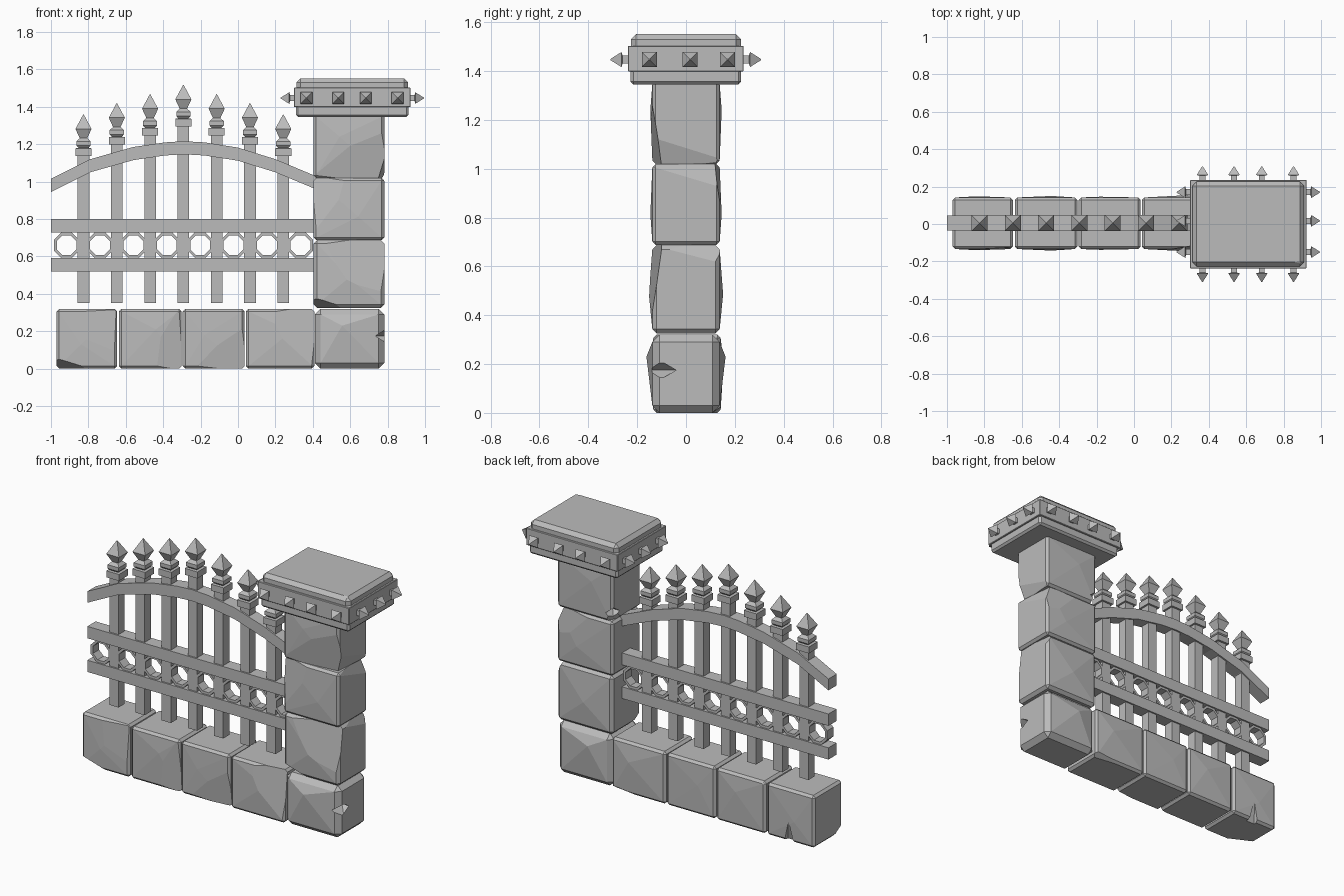
import bpy, bmesh, math
from mathutils import Vector, Matrix

cube = bpy.data.objects.get("Cube")
if cube:
    bpy.data.objects.remove(cube, do_unlink=True)

grey = bpy.data.materials.new("stone grey")
grey.use_nodes = True
COLOUR = (0.5, 0.5, 0.5, 1)
grey.diffuse_color = COLOUR
grey.node_tree.nodes["Principled BSDF"].inputs["Base Color"].default_value = COLOUR


def finish(name, bm):
    bmesh.ops.recalc_face_normals(bm, faces=bm.faces)
    mesh = bpy.data.meshes.new(name)
    bm.to_mesh(mesh)
    bm.free()
    mesh.materials.append(grey)
    obj = bpy.data.objects.new(name, mesh)
    bpy.context.collection.objects.link(obj)
    return obj


def add_box(bm, lo, hi):
    lo, hi = Vector(lo), Vector(hi)
    m = Matrix.Translation((lo + hi) / 2) @ Matrix.Diagonal((*(hi - lo), 1))
    return bmesh.ops.create_cube(bm, size=1, matrix=m)["verts"]


def add_lathe(bm, profile, sides, matrix):
    """Stack of regular polygons; profile holds (apothem, height) pairs."""
    rings = []
    for r, h in profile:
        r = r / math.cos(math.pi / sides)
        angles = [2 * math.pi * (i + 0.5) / sides for i in range(sides)]
        rings.append([bm.verts.new(matrix @ Vector((r * math.cos(a), r * math.sin(a), h)))
                      for a in angles])
    for a, b in zip(rings, rings[1:]):
        for i in range(sides):
            j = (i + 1) % sides
            bm.faces.new((a[i], a[j], b[j], b[i]))
    bm.faces.new(rings[0][::-1])
    bm.faces.new(rings[-1])


def stone(name, lo, hi, cuts=(), bulge=0.0, shift=(0, 0, 0), bevel=0.014):
    """Bevelled block, bulging front and back, with corners chipped off by planes.
    Each cut is (point in -1..1 block space, outward normal)."""
    bm = bmesh.new()
    add_box(bm, lo, hi)
    bmesh.ops.bevel(bm, geom=bm.edges[:], offset=bevel, segments=1, affect='EDGES')
    if bulge:
        bm.normal_update()
        broad = [f for f in bm.faces if abs(f.normal.y) > 0.99]
        for v in bmesh.ops.poke(bm, faces=broad, offset=bulge)["verts"]:
            v.co += Vector(shift)
    lo, hi = Vector(lo), Vector(hi)
    mid, half = (lo + hi) / 2, (hi - lo) / 2
    for point, normal in cuts:
        co = mid + Vector(point) * half
        bmesh.ops.bisect_plane(bm, geom=bm.verts[:] + bm.edges[:] + bm.faces[:], dist=1e-5,
                               plane_co=co, plane_no=normal, clear_outer=True)
        bmesh.ops.holes_fill(bm, edges=[e for e in bm.edges if e.is_boundary])
    return finish(name, bm)


def notch(obj, centre, size):
    """Carve a wedge shaped crack with a pointed cutter."""
    bm = bmesh.new()
    add_lathe(bm, [(0.001, -1), (1, 0), (0.001, 1)], 4,
              Matrix.Translation(centre) @ Matrix.Diagonal((*size, 1)))
    cutter = finish("notch_cutter", bm)
    cutter.hide_render = True
    mod = obj.modifiers.new("notch", 'BOOLEAN')
    mod.operation, mod.object, mod.solver = 'DIFFERENCE', cutter, 'EXACT'
    bpy.context.view_layer.objects.active = obj
    bpy.ops.object.modifier_apply(modifier=mod.name)
    bpy.data.objects.remove(cutter, do_unlink=True)


# Low wall of four stones
F, B = -0.134, 0.142
wall_1 = stone("wall_stone_1", (-.97, F, 0), (-.647, B, .32),
               [((-1, -1, -.66), (-.3, -.6, -1)), ((-.2, -1, 1), (.05, -1, .04))],
               .006, (-.03, 0, -.03))
stone("wall_stone_2", (-.637, F, 0), (-.302, B, .32),
      [((.55, -1, 0), (.16, -1, -.06)), ((-1, 1, .8), (-.5, 1, .5))], .008, (.03, 0, .05))
stone("wall_stone_3", (-.296, F, 0), (.036, B, .32),
      [((.3, -1, -.2), (.1, -1, -.12)), ((.9, -1, -1), (.5, -.5, -1))], .004, (-.05, 0, .02))
stone("wall_stone_4", (.042, F, 0), (.408, B, .32),
      [((.3, -1, .2), (.15, -1, .1)), ((.5, 1, -.9), (.1, .7, -1))], .012, (.06, 0, .04))
notch(wall_1, (-.80, .15, 0), (.03, .04, .13))

# Pillar of four stones
X0, X1, Y0, Y1 = .404, .782, -.138, .138
base = stone("pillar_stone_1", (.412, Y0, 0), (X1, Y1, .32),
             [((1, .9, -1), (.3, .5, -1))], .024, (-.04, 0, .07), .03)
notch(base, (.79, -.10, .175), (.055, .06, .035))
stone("pillar_stone_2", (X0, Y0, .325), (X1, Y1, .687),
      [((1, 0, .8), (1, .13, .5)), ((0, -1, .3), (.12, -1, .14)),
       ((-1, -1, -.7), (-.3, -.6, -1))], .014, (0, 0, -.02), .018)
stone("pillar_stone_3", (X0, Y0, .687), (X1, Y1, 1.02),
      [((1, 0, .68), (1, .12, .4)), ((-.6, -1, 0), (-.14, -1, .08)),
       ((.4, 1, .5), (.1, 1, .14))], .008, (.05, 0, -.04))
top_stone = stone("pillar_stone_4", (X0, Y0, 1.02), (X1, Y1, 1.36),
                  [((1, 0, -.62), (1, -.1, -.32)), ((.2, -1, -.1), (.1, -1, -.16)),
                   ((-1, .6, -.8), (-1, .5, -.5))], .008, (-.05, 0, .05))
notch(top_stone, (.40, .13, 1.07), (.05, .06, .04))

# Pillar cap: lower slab, studded band and chipped top slab
CAP_LO, CAP_HI = (.30, -.238, 1.398), (.922, .236, 1.503)
stone("cap_lower_slab", (.31, -.228, 1.345), (.912, .226, 1.41), bevel=.012)
stone("cap_band", CAP_LO, CAP_HI, bevel=.003)
stone("cap_top_slab", (.312, -.226, 1.47), (.91, .226, 1.552),
      [((-1, -1, .45), (-.25, -1, .7)), ((.8, -1, .7), (.1, -.6, 1))], bevel=.022)

# Pointed studs around the band
bm = bmesh.new()
STUD = [(.016, -.01), (.016, .022), (.031, .026), (.002, .072)]


def stud(position, direction):
    turn = Vector(direction).to_track_quat('Z', 'Y').to_matrix().to_4x4()
    add_lathe(bm, STUD, 4, Matrix.Translation(position) @ turn)


for x in (.366, .535, .683, .853):
    for y, s in ((CAP_LO[1], -1), (CAP_HI[1], 1)):
        stud((x, y, 1.447), (0, s, 0))
for y in (-.15, .017, .17):
    for x, s in ((CAP_LO[0], -1), (CAP_HI[0], 1)):
        stud((x, y, 1.447), (s, 0, 0))
finish("cap_studs", bm)

# Two straight rails
YC = .005
bm = bmesh.new()
for z0, z1 in ((.52, .592), (.727, .80)):
    add_box(bm, (-1, YC - .04, z0), (.415, YC + .04, z1))
finish("fence_rails", bm)

# Arched rail
bm = bmesh.new()
ARCH = [(-1, .945), (-.79, 1.05), (-.56, 1.115), (-.39, 1.14), (-.29, 1.146),
        (-.18, 1.14), (0, 1.112), (.2, 1.05), (.415, .96)]
low = [bm.verts.new((x, YC - .04, z)) for x, z in ARCH]
high = [bm.verts.new((x, YC - .04, z + .07)) for x, z in ARCH]
front = bm.faces.new(low + high[::-1])
back = bmesh.ops.extrude_face_region(bm, geom=[front], use_keep_orig=True)["geom"]
bmesh.ops.translate(bm, vec=(0, .08, 0), verts=[g for g in back if isinstance(g, bmesh.types.BMVert)])
finish("fence_arch_rail", bm)

# Upright bars with pointed finials
bars, finials = bmesh.new(), bmesh.new()
FINIAL = [(.043, -.222), (.043, -.182), (.027, -.18), (.038, -.168), (.038, -.145),
          (.02, -.128), (.043, -.078), (.001, 0)]
for i in range(7):
    x = -.826 + .178 * i
    tip = (1.36, 1.42, 1.468, 1.518)[3 - abs(i - 3)]
    add_box(bars, (x - .031, YC - .03, .352), (x + .031, YC + .03, tip - .2))
    add_lathe(finials, FINIAL, 4, Matrix.Translation((x, YC, tip)))
finish("fence_bars", bars)
finish("fence_finials", finials)

# Octagonal rings between the rails
bm = bmesh.new()
for i in range(8):
    m = Matrix.Translation((-.916 + .1785 * i, YC, .66)) @ Matrix.Rotation(math.pi / 2, 4, 'X')
    loops = []
    for r, y in ((.068, -.03), (.068, .03), (.053, .03), (.053, -.03)):
        r /= math.cos(math.pi / 8)
        loops.append([bm.verts.new(m @ Vector((r * math.cos(a), r * math.sin(a), y)))
                      for a in (math.pi * (k + .5) / 4 for k in range(8))])
    for a, b in zip(loops, loops[1:] + loops[:1]):
        for k in range(8):
            n = (k + 1) % 8
            bm.faces.new((a[k], a[n], b[n], b[k]))
finish("fence_rings", bm)
